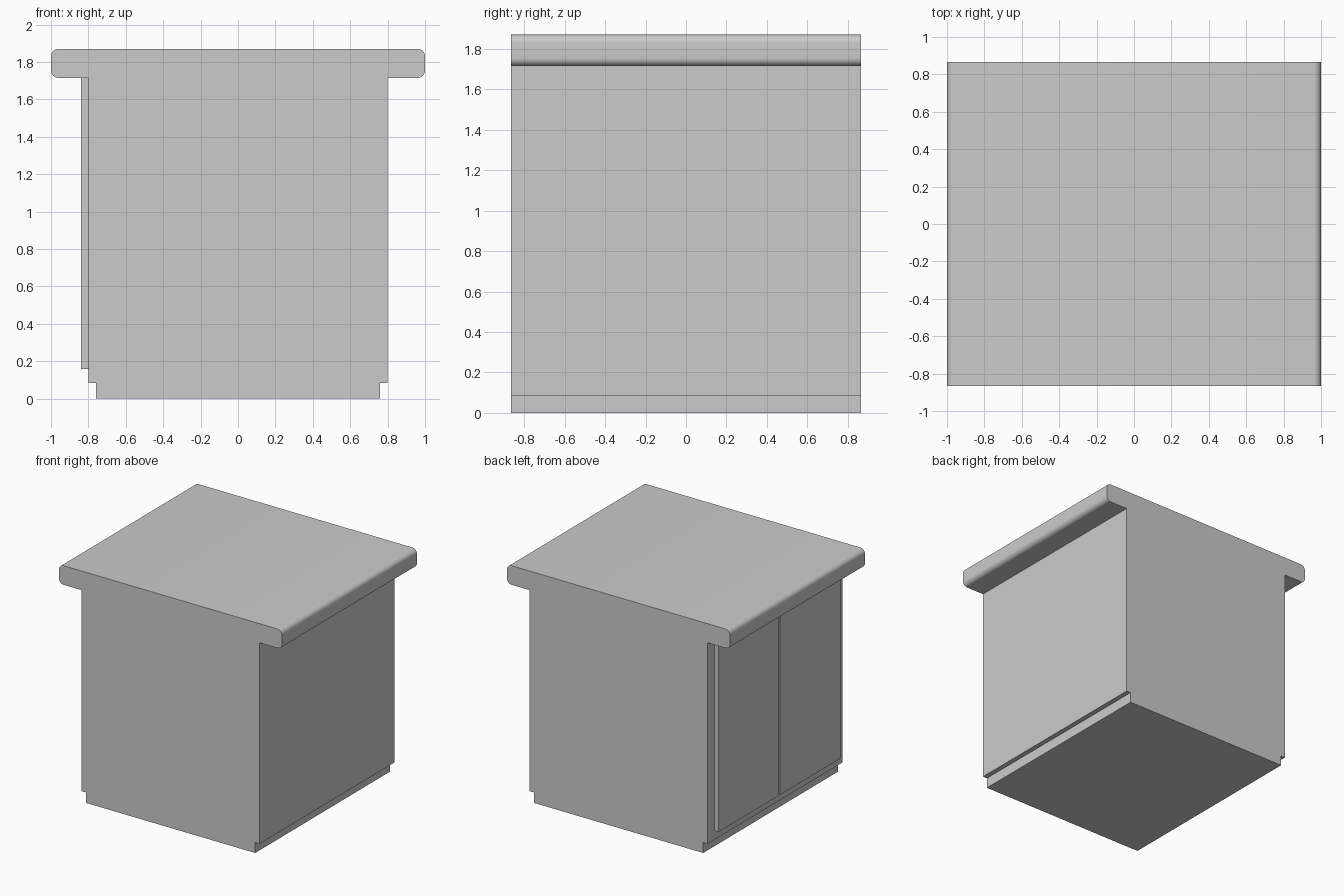
import bpy, bmesh
from math import sin, cos, pi

if "Cube" in bpy.data.objects:
    bpy.data.objects.remove(bpy.data.objects["Cube"])

DEPTH = 0.865      # half depth of the cabinet
R = 0.04           # rounding of the worktop edges
SEGS = 8


def link_bmesh(name, bm):
    bmesh.ops.recalc_face_normals(bm, faces=bm.faces[:])
    mesh = bpy.data.meshes.new(name)
    bm.to_mesh(mesh)
    bm.free()
    obj = bpy.data.objects.new(name, mesh)
    bpy.context.collection.objects.link(obj)
    return obj


def extrude_profile(name, points, y0, y1):
    """Extrude a closed x/z outline along y."""
    bm = bmesh.new()
    face = bm.faces.new([bm.verts.new((x, y0, z)) for x, z in points])
    ext = bmesh.ops.extrude_face_region(bm, geom=[face], use_keep_orig=True)
    verts = [g for g in ext["geom"] if isinstance(g, bmesh.types.BMVert)]
    bmesh.ops.translate(bm, verts=verts, vec=(0, y1 - y0, 0))
    return link_bmesh(name, bm)


def arc(cx, cz, start):
    """Quarter circle, counter-clockwise from the start angle."""
    return [(cx + R * cos(start + pi / 2 * i / SEGS),
             cz + R * sin(start + pi / 2 * i / SEGS)) for i in range(SEGS + 1)]


# Cabinet: recessed plinth, carcass and overhanging worktop in one outline
half = [(0.76, 0), (0.76, 0.085), (0.8, 0.085), (0.8, 1.715)]
half += arc(1 - R, 1.715 + R, -pi / 2) + arc(1 - R, 1.87 - R, 0)
outline = half + [(-x, z) for x, z in reversed(half)]
cabinet = extrude_profile("cabinet_body", outline, -DEPTH, DEPTH)

# Two doors on the left side, with a narrow gap between them
panel = [(-0.84, 0.16), (-0.8, 0.16), (-0.8, 1.715), (-0.84, 1.715)]
for name, side in (("front_door", -1), ("back_door", 1)):
    extrude_profile(name, panel, side * 0.005, side * 0.78)

# Smooth the rounded worktop edges, keep the rest sharp
bpy.ops.object.select_all(action='DESELECT')
cabinet.select_set(True)
bpy.context.view_layer.objects.active = cabinet
bpy.ops.object.shade_smooth_by_angle(angle=pi / 6)
